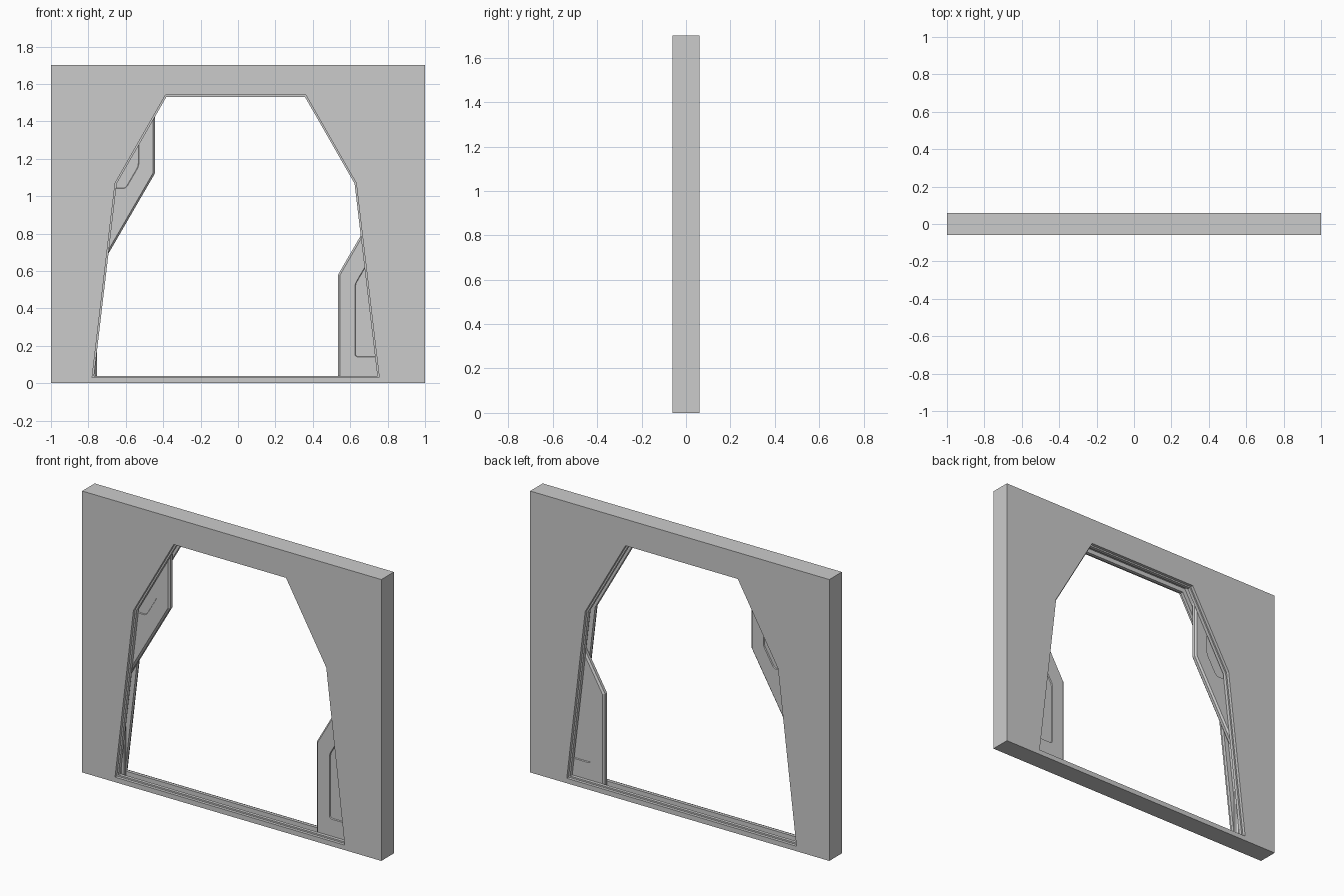
import bpy, bmesh
from mathutils import Vector

if "Cube" in bpy.data.objects:
    bpy.data.objects.remove(bpy.data.objects["Cube"])


def inset(poly, d):
    """Offset a counter-clockwise (x, z) outline inwards by d with mitred corners."""
    pts = [Vector(p) for p in poly]
    out = []
    for i, p in enumerate(pts):
        a = (p - pts[i - 1]).normalized()
        b = (pts[(i + 1) % len(pts)] - p).normalized()
        na, nb = Vector((-a.y, a.x)), Vector((-b.y, b.x))
        out.append(p + (na + nb) * (d / (1 + na.dot(nb))))
    return out


def rounded(poly, r, steps=4):
    """Round every corner of an outline with a small curve."""
    pts = [Vector(p) for p in poly]
    out = []
    for i, p in enumerate(pts):
        a = p + (pts[i - 1] - p).normalized() * r
        b = p + (pts[(i + 1) % len(pts)] - p).normalized() * r
        for s in range(steps + 1):
            t = s / steps
            out.append(a * (1 - t) ** 2 + p * (2 * t * (1 - t)) + b * t * t)
    return out


def ring(bm, poly, y):
    verts = [bm.verts.new((p[0], y, p[1])) for p in poly]
    edges = [bm.edges.new((verts[i - 1], v)) for i, v in enumerate(verts)]
    return verts, edges


def bridge(bm, a, b):
    for i in range(len(a[0])):
        bm.faces.new((a[0][i - 1], a[0][i], b[0][i], b[0][i - 1]))


def sweep(bm, poly, profile):
    """Skin an outline through (inset, y) steps; return first and last ring."""
    rings = [ring(bm, inset(poly, d), y) for d, y in profile]
    for a, b in zip(rings, rings[1:]):
        bridge(bm, a, b)
    return rings[0], rings[-1]


def fill(bm, *rings):
    bmesh.ops.triangle_fill(bm, use_beauty=True, use_dissolve=False,
                            edges=[e for r in rings for e in r[1]])


def finish(bm, name):
    bmesh.ops.recalc_face_normals(bm, faces=bm.faces[:])
    mesh = bpy.data.meshes.new(name)
    bm.to_mesh(mesh)
    bm.free()
    obj = bpy.data.objects.new(name, mesh)
    bpy.context.collection.objects.link(obj)
    return obj


# Wall with a tapered opening; its reveal has stepped ridges and a door groove
T = 0.06
wall = [(-1, 0), (1, 0), (1, 1.7), (-1, 1.7)]
opening = [(-0.78, 0.03), (0.755, 0.03), (0.632, 1.07),
           (0.363, 1.54), (-0.388, 1.54), (-0.657, 1.07)]
half = [(0, -T), (0, -0.042), (0.009, -0.042), (0.009, -0.022), (-0.018, -0.022)]
reveal = half + [(d, -y) for d, y in reversed(half)]
bm = bmesh.new()
outer_front, outer_back = sweep(bm, wall, [(0, -T), (0, T)])
inner_front, inner_back = sweep(bm, opening, reveal)
fill(bm, outer_front, inner_front)
fill(bm, outer_back, inner_back)
finish(bm, "door_wall")


# Sliding door leaves, bevelled edges and a shallow recessed panel on each face
def door(name, outline, panel):
    bm = bmesh.new()
    rims = sweep(bm, outline, [(0.01, -0.019), (0, -0.009), (0, 0.009), (0.01, 0.019)])
    shape = rounded(panel, 0.018)
    for rim, side in zip(rims, (-1, 1)):
        lip, floor = sweep(bm, shape, [(0, side * 0.019), (0.003, side * 0.013)])
        fill(bm, rim, lip)
        bm.faces.new(floor[0])
    finish(bm, name)


door("left_door",
     [(-0.97, 0.02), (-0.755, 0.02), (-0.755, 0.585),
      (-0.445, 1.12), (-0.445, 1.55), (-0.97, 1.55)],
     [(-0.9, 1.04), (-0.60, 1.04), (-0.53, 1.16), (-0.53, 1.45), (-0.9, 1.45)])
door("right_door",
     [(0.535, 0.02), (0.97, 0.02), (0.97, 1.55),
      (0.845, 1.55), (0.845, 1.115), (0.535, 0.58)],
     [(0.625, 0.14), (0.9, 0.14), (0.9, 1.0), (0.625, 0.53)])
